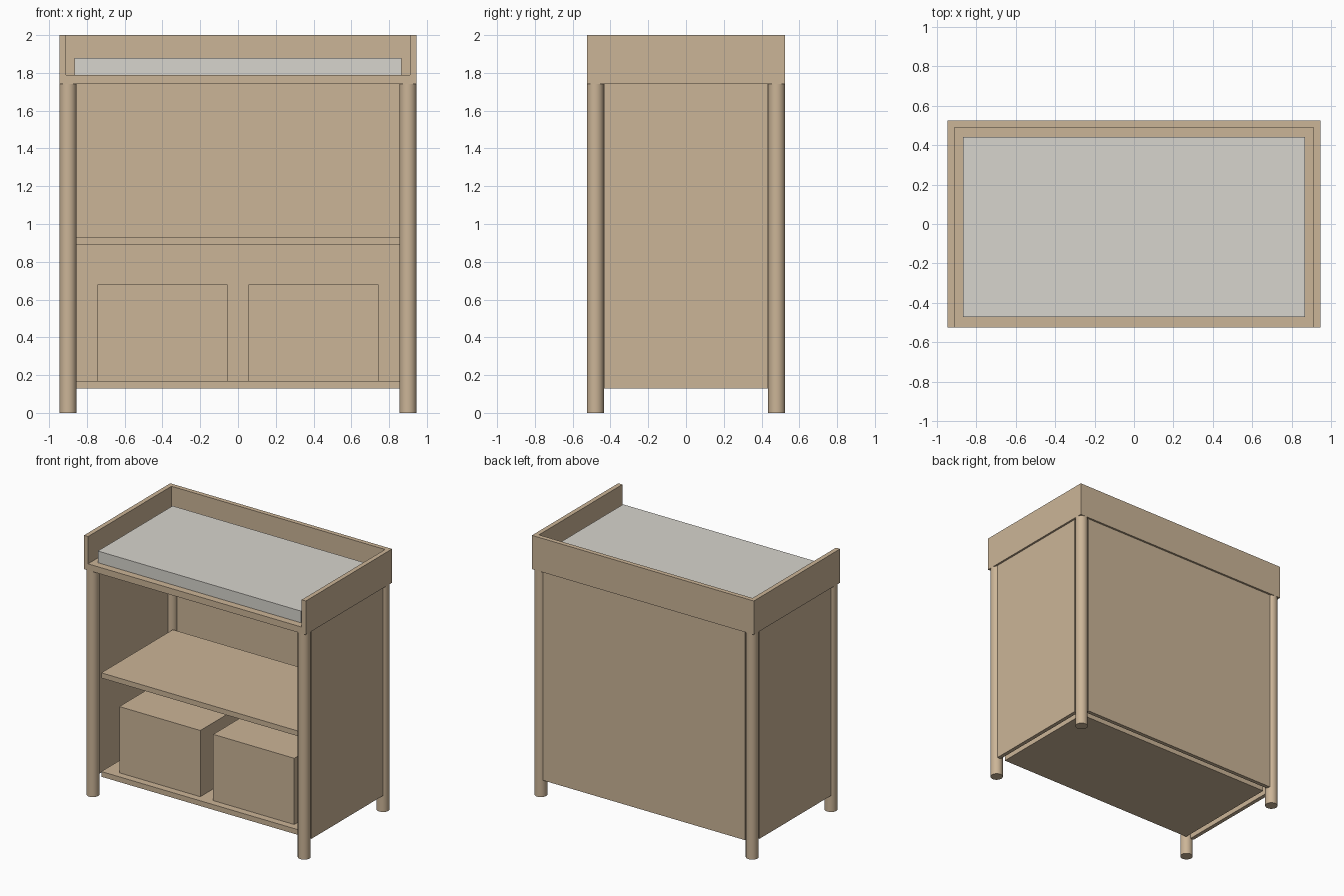
import bpy
import bmesh
from mathutils import Vector

default = bpy.data.objects.get("Cube")
if default:
    bpy.data.objects.remove(default, do_unlink=True)


def make_material(name, rgb):
    mat = bpy.data.materials.new(name)
    mat.use_nodes = True
    colour = (*rgb, 1.0)
    mat.diffuse_color = colour
    mat.node_tree.nodes["Principled BSDF"].inputs["Base Color"].default_value = colour
    return mat


wood = make_material("light wood", (0.60, 0.46, 0.31))
fabric = make_material("pale grey fabric", (0.68, 0.66, 0.61))


def box(name, low, high, mat):
    """Box between two opposite corners."""
    low, high = Vector(low), Vector(high)
    bm = bmesh.new()
    bmesh.ops.create_cube(bm, size=1)
    bmesh.ops.scale(bm, vec=high - low, verts=bm.verts)
    bmesh.ops.translate(bm, vec=(low + high) / 2, verts=bm.verts)
    mesh = bpy.data.meshes.new(name)
    bm.to_mesh(mesh)
    bm.free()
    obj = bpy.data.objects.new(name, mesh)
    bpy.context.collection.objects.link(obj)
    mesh.materials.append(mat)
    return obj


HALF_X, HALF_Y = 0.945, 0.525      # outer footprint
LEG_R, LEG_TOP = 0.045, 1.74
IN_X, IN_Y = 0.86, 0.435           # space between the legs
BASE = 0.13                        # underside of panels and bottom shelf
PANEL = 0.03

# Round legs
for side, sx in (("left", 1), ("right", -1)):
    for end, sy in (("front", -1), ("back", 1)):
        bpy.ops.mesh.primitive_cylinder_add(
            vertices=32, radius=LEG_R, depth=LEG_TOP,
            location=(sx * (HALF_X - LEG_R), sy * (HALF_Y - LEG_R), LEG_TOP / 2))
        leg = bpy.context.object
        leg.name = f"{end}_{side}_leg"
        leg.data.materials.append(wood)
        bpy.ops.object.shade_smooth_by_angle()

    # Side panel, set slightly inside the legs' outer line
    outer = sx * 0.93
    inner = outer - sx * PANEL
    box(f"{side}_side_panel", (min(outer, inner), -IN_Y, BASE),
        (max(outer, inner), IN_Y, LEG_TOP), wood)

    # Storage box on the bottom shelf
    box(f"{side}_storage_box", (sx * 0.4 - 0.345, -0.38, 0.17),
        (sx * 0.4 + 0.345, 0.38, 0.68), wood)

# Back panel and shelves
box("back_panel", (-IN_X, 0.51 - PANEL, BASE), (IN_X, 0.51, LEG_TOP), wood)
box("bottom_shelf", (-IN_X, -IN_Y, BASE), (IN_X, IN_Y, 0.17), wood)
box("middle_shelf", (-IN_X, -IN_Y, 0.89), (IN_X, IN_Y, 0.93), wood)

# Top tray, hollowed out and open at the front
tray = box("top_tray", (-HALF_X, -HALF_Y, LEG_TOP), (HALF_X, HALF_Y, 2), wood)
cutter = box("tray_cutter", (-0.91, -0.7, 1.79), (0.91, 0.49, 2.2), wood)
cutter.hide_render = True
cut = tray.modifiers.new("hollow", "BOOLEAN")
cut.operation = "DIFFERENCE"
cut.solver = "EXACT"
cut.object = cutter
bpy.context.view_layer.objects.active = tray
bpy.ops.object.modifier_apply(modifier=cut.name)
bpy.data.objects.remove(cutter, do_unlink=True)

# Changing pad
box("changing_pad", (-0.865, -0.47, 1.79), (0.865, 0.44, 1.88), fabric)
